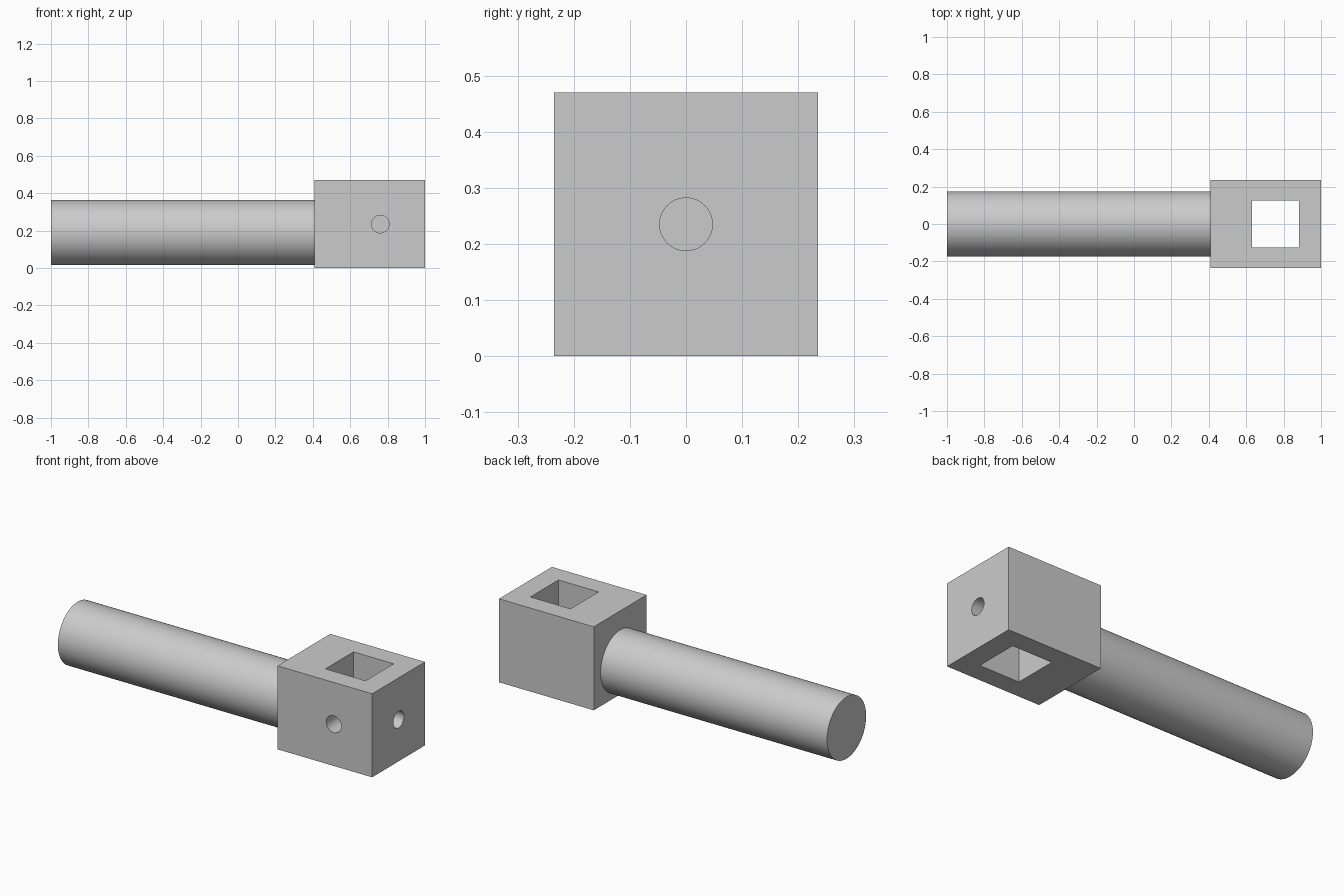
import bpy
from math import pi

# Remove the default cube
if "Cube" in bpy.data.objects:
    bpy.data.objects.remove(bpy.data.objects["Cube"], do_unlink=True)

# Material
grey = bpy.data.materials.new("plain grey")
grey.use_nodes = True
colour = (0.6, 0.6, 0.6, 1)
grey.diffuse_color = colour
grey.node_tree.nodes["Principled BSDF"].inputs["Base Color"].default_value = colour


def finish(name):
    obj = bpy.context.object
    obj.name = name
    obj.data.materials.append(grey)
    return obj


def box(name, low, high):
    centre = [(a + b) / 2 for a, b in zip(low, high)]
    bpy.ops.mesh.primitive_cube_add(size=1, location=centre)
    obj = finish(name)
    obj.scale = [b - a for a, b in zip(low, high)]
    bpy.ops.object.transform_apply(location=False, rotation=False, scale=True)
    return obj


def cylinder(name, radius, length, centre, rotation):
    bpy.ops.mesh.primitive_cylinder_add(vertices=64, radius=radius, depth=length,
                                        location=centre, rotation=rotation)
    return finish(name)


def cut(target, cutter):
    mod = target.modifiers.new("cut", "BOOLEAN")
    mod.operation = "DIFFERENCE"
    mod.solver = "EXACT"
    mod.object = cutter
    bpy.context.view_layer.objects.active = target
    bpy.ops.object.modifier_apply(modifier=mod.name)
    bpy.data.objects.remove(cutter, do_unlink=True)


HALF = 0.235          # half the height and depth of the block
HOLE_X = 0.757        # middle of the square opening
ALONG_X = (0, pi / 2, 0)
ALONG_Y = (pi / 2, 0, 0)

# Block with a square opening from top to bottom
block = box("head_block", (0.41, -HALF, 0), (1, HALF, 2 * HALF))
cut(block, box("opening_cutter", (0.632, -0.125, -0.1), (0.882, 0.125, 0.6)))

# Round holes from the front and the end, reaching the opening only
cut(block, cylinder("front_hole_cutter", 0.047, 0.3, (HOLE_X + 0.004, -0.2, HALF), ALONG_Y))
cut(block, cylinder("end_hole_cutter", 0.047, 0.3, (0.95, 0, HALF), ALONG_X))

# Round handle, set slightly below the middle of the block
handle = cylinder("handle_rod", 0.174, 1.42, (-0.29, 0, 0.189), ALONG_X)

# Smooth the round surfaces and keep the rims sharp
for obj in (block, handle):
    bpy.ops.object.select_all(action="DESELECT")
    obj.select_set(True)
    bpy.context.view_layer.objects.active = obj
    bpy.ops.object.shade_smooth_by_angle(angle=pi / 6)
